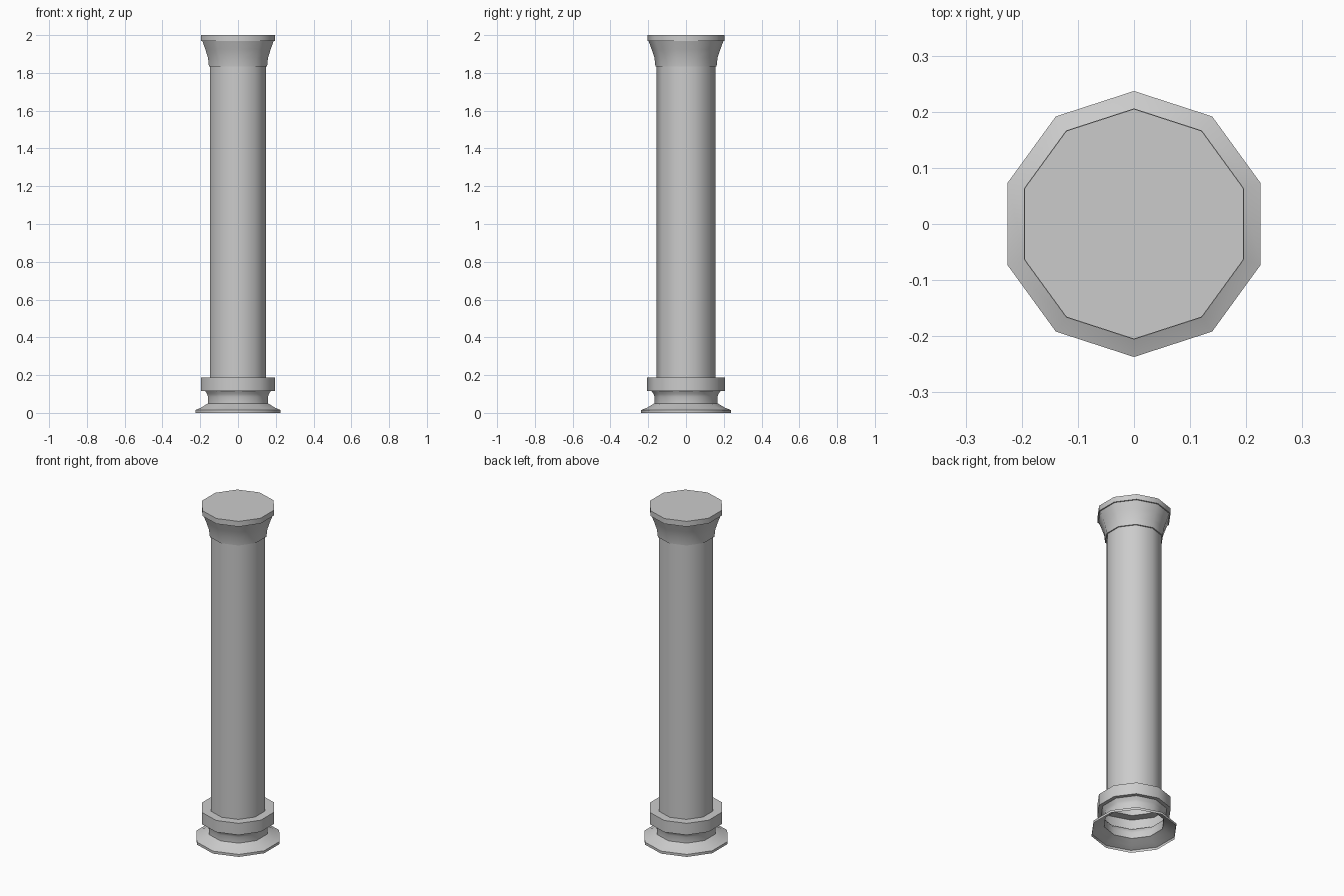
import bpy, bmesh, math

default = bpy.data.objects.get("Cube")
if default:
    bpy.data.objects.remove(default, do_unlink=True)

SIDES = 10

# Pale stone for the whole column
stone = bpy.data.materials.new("pale_grey_stone")
stone.use_nodes = True
colour = (0.6, 0.6, 0.6, 1.0)
stone.diffuse_color = colour
stone.node_tree.nodes["Principled BSDF"].inputs["Base Color"].default_value = colour


def lathe(name, profile, cap_top=False):
    """Turn a (radius, height) profile into a ten-sided shell."""
    bm = bmesh.new()
    rings = []
    for radius, z in profile:
        ring = []
        for i in range(SIDES):
            a = math.pi / 2 + math.tau * i / SIDES
            ring.append(bm.verts.new((radius * math.cos(a), radius * math.sin(a), z)))
        rings.append(ring)
    for low, high in zip(rings, rings[1:]):
        for i in range(SIDES):
            j = (i + 1) % SIDES
            bm.faces.new((low[i], low[j], high[j], high[i]))
    if cap_top:
        bm.faces.new(rings[-1])
    mesh = bpy.data.meshes.new(name)
    bm.to_mesh(mesh)
    bm.free()
    mesh.materials.append(stone)
    obj = bpy.data.objects.new(name, mesh)
    bpy.context.collection.objects.link(obj)
    bpy.ops.object.select_all(action="DESELECT")
    obj.select_set(True)
    bpy.context.view_layer.objects.active = obj
    bpy.ops.object.shade_smooth_by_angle(angle=math.radians(42))
    return obj


# Flared foot, waisted neck and collar, open underneath
lathe("base", [(0.237, 0), (0.237, 0.015), (0.205, 0.028), (0.172, 0.048),
               (0.167, 0.05), (0.167, 0.085), (0.172, 0.1), (0.184, 0.117),
               (0.206, 0.117), (0.206, 0.187), (0.155, 0.187)])

# Plain shaft
lathe("shaft", [(0.155, 0.187), (0.155, 1.835)])

# Flared capital with a flat slab on top
lathe("capital", [(0.155, 1.835), (0.162, 1.835), (0.167, 1.88), (0.182, 1.925),
                  (0.198, 1.968), (0.205, 1.968), (0.205, 2.0)], cap_top=True)
